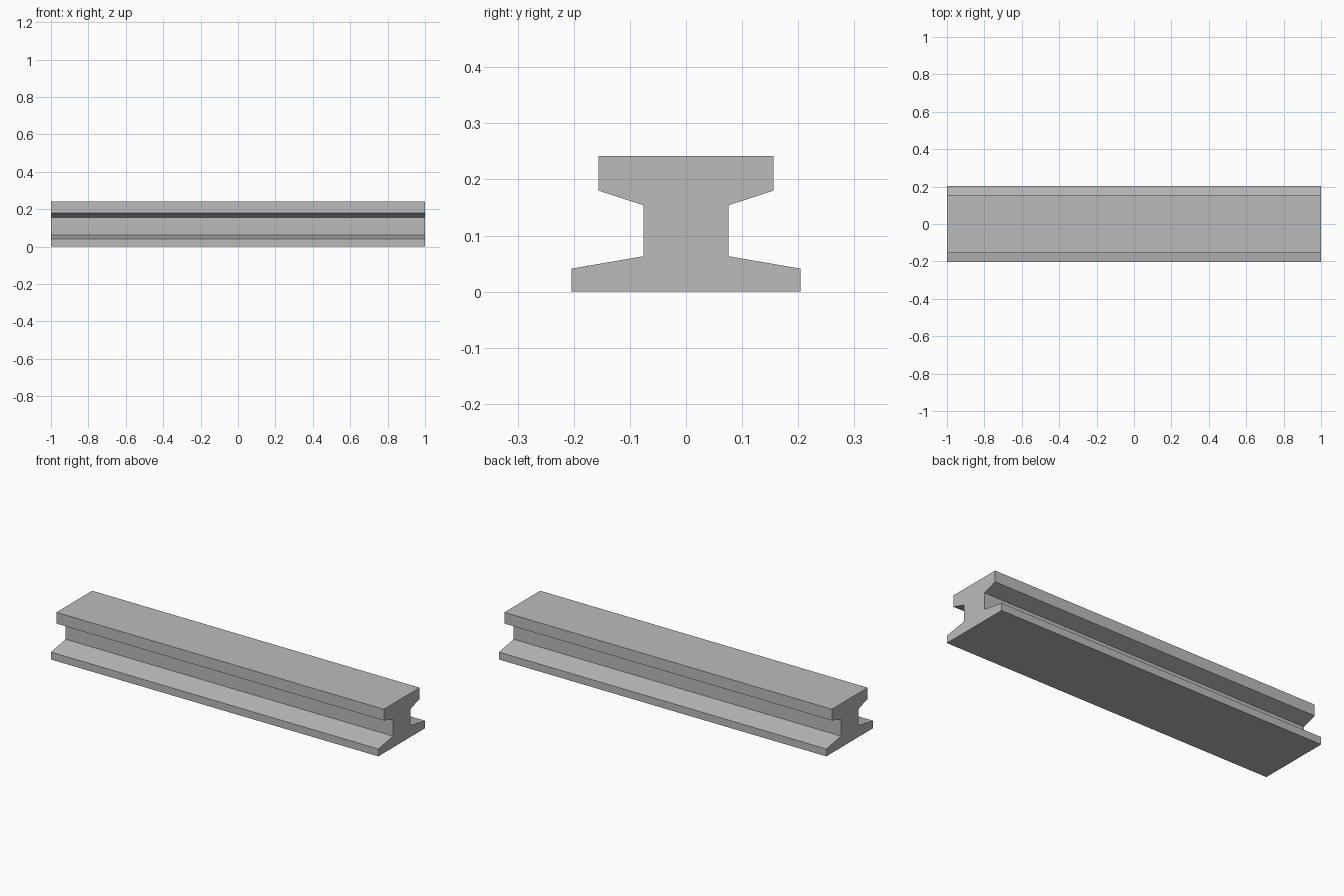
import bpy
import bmesh
from mathutils import Vector

cube = bpy.data.objects.get("Cube")
if cube:
    bpy.data.objects.remove(cube, do_unlink=True)

LENGTH = 2.0

# Plain steel grey
steel = bpy.data.materials.new("steel_grey")
steel.use_nodes = True
grey = (0.5, 0.5, 0.5, 1.0)
steel.diffuse_color = grey
steel.node_tree.nodes["Principled BSDF"].inputs["Base Color"].default_value = grey

# Half of the rail section (y, z): foot, web, head; mirrored to the other side
half = [(0.204, 0), (0.204, 0.041), (0.076, 0.063),
        (0.076, 0.154), (0.156, 0.18), (0.156, 0.242)]
section = half + [(-y, z) for y, z in reversed(half)]

# Extrude the section along the rail's length
bm = bmesh.new()
end = bm.faces.new([bm.verts.new((-LENGTH / 2, y, z)) for y, z in section])
result = bmesh.ops.extrude_face_region(bm, geom=[end], use_keep_orig=True)
moved = [v for v in result["geom"] if isinstance(v, bmesh.types.BMVert)]
bmesh.ops.translate(bm, verts=moved, vec=Vector((LENGTH, 0, 0)))
bmesh.ops.recalc_face_normals(bm, faces=bm.faces)

mesh = bpy.data.meshes.new("rail_beam")
bm.to_mesh(mesh)
bm.free()
mesh.materials.append(steel)
rail = bpy.data.objects.new("rail_beam", mesh)
bpy.context.collection.objects.link(rail)
